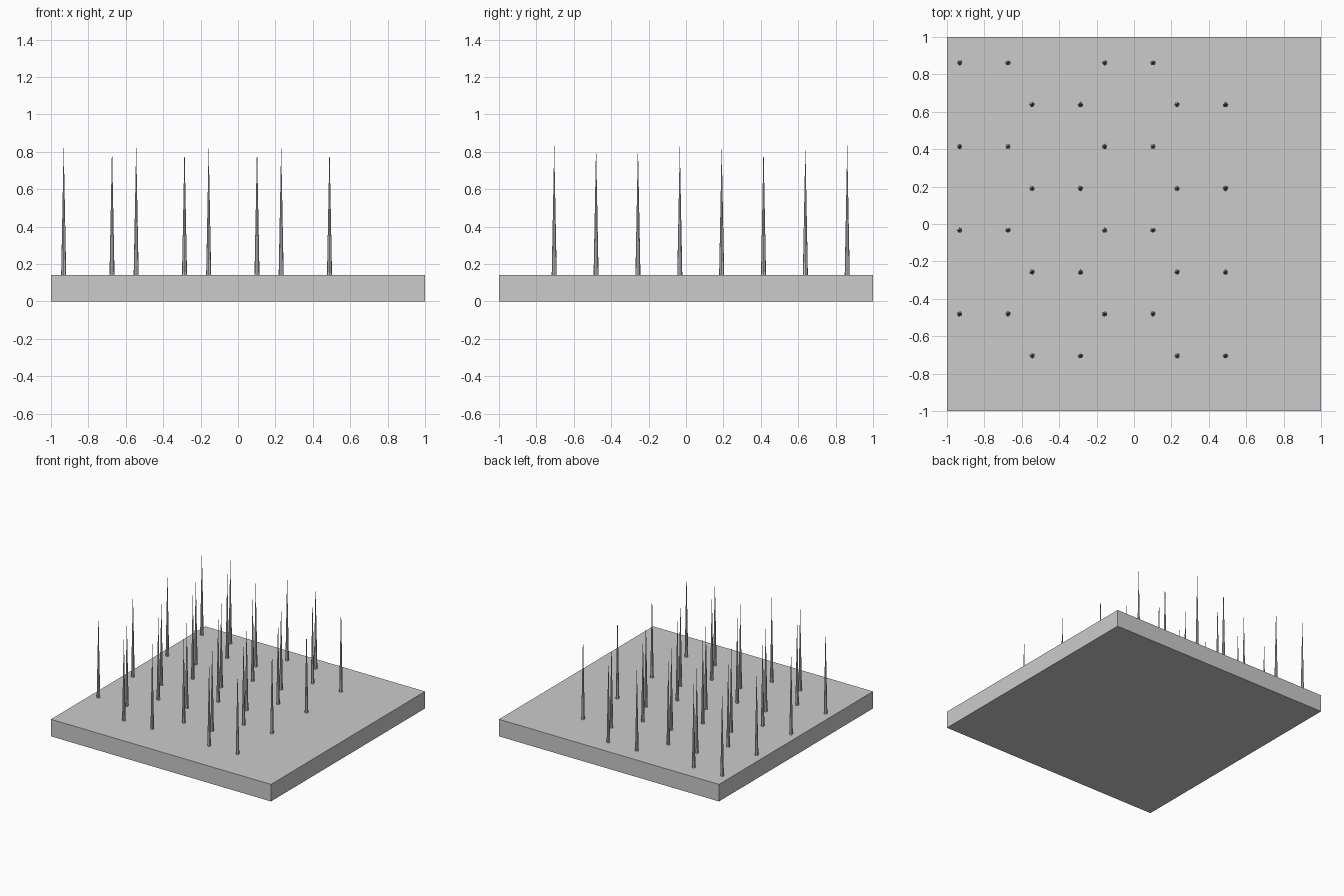
import bpy
import bmesh
from mathutils import Matrix

cube = bpy.data.objects.get("Cube")
if cube:
    bpy.data.objects.remove(cube, do_unlink=True)

# Single plain grey
grey = bpy.data.materials.new("plain grey")
grey.use_nodes = True
colour = (0.6, 0.6, 0.6, 1)
grey.diffuse_color = colour
grey.node_tree.nodes["Principled BSDF"].inputs["Base Color"].default_value = colour

SLAB_TOP = 0.14
SPIKE_TIP = 0.84
SPIKE_RADIUS = 0.0135


def add_object(name, bm):
    mesh = bpy.data.meshes.new(name)
    bm.to_mesh(mesh)
    bm.free()
    mesh.materials.append(grey)
    obj = bpy.data.objects.new(name, mesh)
    bpy.context.collection.objects.link(obj)
    return obj


# Square base slab
bm = bmesh.new()
bmesh.ops.create_cube(bm, size=1, matrix=Matrix.Translation((0, 0, SLAB_TOP / 2))
                      @ Matrix.Diagonal((2, 2, SLAB_TOP, 1)))
add_object("base_slab", bm)

# One slender spike, shared by every position
bm = bmesh.new()
bmesh.ops.create_cone(bm, cap_ends=True, segments=8, radius1=SPIKE_RADIUS,
                      radius2=0, depth=SPIKE_TIP - SLAB_TOP,
                      matrix=Matrix.Translation((0, 0, (SPIKE_TIP - SLAB_TOP) / 2)))
spike = add_object("spike", bm)
spike_mesh = spike.data
bpy.data.objects.remove(spike)

# Pairs of spikes in staggered rows, from back to front
for row in range(8):
    y = 0.862 - row * 0.2238
    for pair in range(2):
        for side in range(2):
            step = 6 * pair + 2 * side + 3 * (row % 2)
            obj = bpy.data.objects.new(f"spike_{row + 1}_{2 * pair + side + 1}", spike_mesh)
            obj.location = (-0.932 + step * 0.1292, y, SLAB_TOP)
            bpy.context.collection.objects.link(obj)
